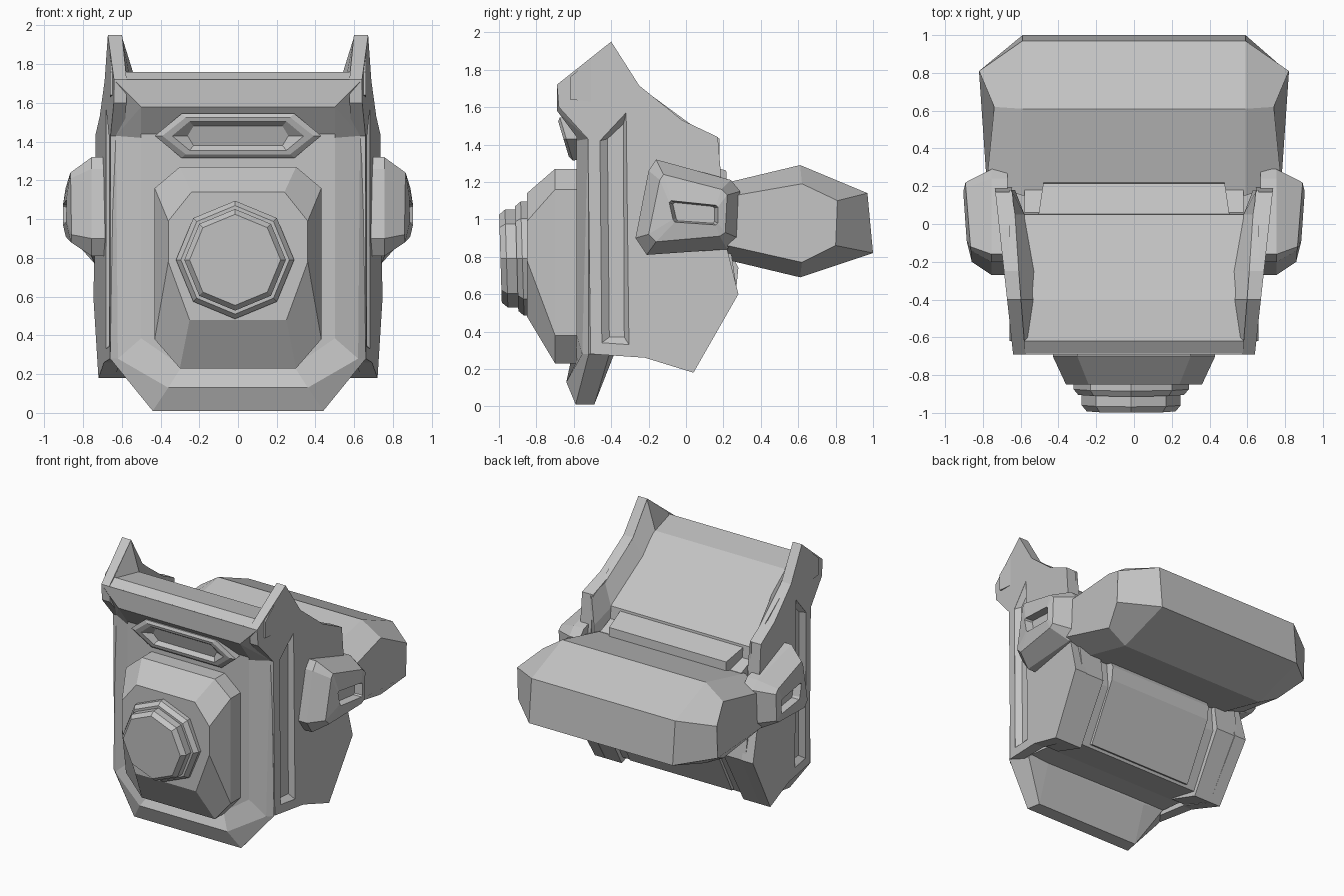
import bpy, bmesh, math

cube = bpy.data.objects.get("Cube")
if cube:
    bpy.data.objects.remove(cube, do_unlink=True)

grey = bpy.data.materials.new("plain_grey")
grey.use_nodes = True
COLOUR = (0.55, 0.55, 0.55, 1)
grey.diffuse_color = COLOUR
grey.node_tree.nodes["Principled BSDF"].inputs["Base Color"].default_value = COLOUR


def loft(name, rings, mirror=False):
    """Skin a row of equal-length rings and cap both ends."""
    bm = bmesh.new()
    rows = [[bm.verts.new(p) for p in ring] for ring in rings]
    n = len(rows[0])
    for a, b in zip(rows, rows[1:]):
        for i in range(n):
            j = (i + 1) % n
            bm.faces.new((a[i], a[j], b[j], b[i]))
    bm.faces.new(rows[0])
    bm.faces.new(rows[-1])
    bmesh.ops.recalc_face_normals(bm, faces=bm.faces)
    mesh = bpy.data.meshes.new(name)
    bm.to_mesh(mesh)
    bm.free()
    mesh.materials.append(grey)
    ob = bpy.data.objects.new(name, mesh)
    bpy.context.collection.objects.link(ob)
    if mirror:
        ob.modifiers.new("Mirror", 'MIRROR')
    return ob


def both(half):
    """Complete a ring from its +x half, listed top to bottom."""
    return half + [(-x, y, z) for x, y, z in reversed(half)]


def flat(half, y):
    return both([(x, y, z) for x, z in half])


def section(profile, x):
    """Place a (y, z) profile at x, where x is a number or a function of y."""
    return [(x(y) if callable(x) else x, y, z) for y, z in profile]


def shrink(profile, k):
    cy = sum(p[0] for p in profile) / len(profile)
    cz = sum(p[1] for p in profile) / len(profile)
    return [(cy + (y - cy) * k, cz + (z - cz) * k) for y, z in profile]


# Core body between the side plates
core = [(-.685, 1.72), (-.62, 1.76), (-.40, 1.73), (-.35, 1.69), (.05, 1.33),
        (.06, 1.24), (.18, 1.19), (.23, .6), (.03, .22), (-.22, .27),
        (-.42, .29), (-.5, .4), (-.5, 1.45), (-.67, 1.7)]
loft("core_body", [section(core, -.58), section(core, .58)])

# Front shell with brow, chamfered sides and chin lip
loft("front_shell", [both(r) for r in (
    [(.57, -.38, 1.70), (.57, -.38, 1.43), (.58, -.38, .29), (.42, -.40, .28)],
    [(.57, -.40, 1.71), (.57, -.40, 1.43), (.58, -.41, .28), (.42, -.49, .01)],
    [(.64, -.69, 1.72), (.64, -.52, 1.43), (.66, -.52, .28), (.44, -.59, .01)],
    [(.50, -.69, 1.58), (.63, -.525, 1.43), (.62, -.555, .28), (.36, -.64, .13)],
    [(.50, -.585, 1.44), (.50, -.585, 1.42), (.50, -.585, .385), (.29, -.585, .24)],
)])


# Side plates, flaring outward to the rear
def outer(y):
    return .64 + .11 * (y + .69)


plate = [(-.69, 1.72), (-.40, 1.95), (-.25, 1.715), (-.02, 1.53), (.17, 1.44),
         (.19, 1.2), (.22, .84), (.28, .6), (.04, .18), (-.22, .26),
         (-.51, .28), (-.525, 1.43), (-.68, 1.6)]
side_plate = loft("side_plates", [
    section(plate, lambda y: .575 + .08 * (y + .69)), section(plate, outer)])

# Long slot cut into each side plate
slot = [(-.46, 1.42), (-.32, 1.57), (-.305, .33), (-.45, .34)]
slot_floor = [(-.42, 1.43), (-.335, 1.51), (-.33, .37), (-.41, .37)]
cutter = loft("slot_cutter", [
    section(slot, lambda y: outer(y) + .02),
    section(slot, lambda y: outer(y) - .001),
    section(slot_floor, lambda y: outer(y) - .035)])
cutter.hide_render = True
cutter.hide_set(True)
cut = side_plate.modifiers.new("Slot", 'BOOLEAN')
cut.operation = 'DIFFERENCE'
cut.object = cutter
cut.solver = 'EXACT'
side_plate.modifiers.new("Mirror", 'MIRROR')

# Sloping walls inside the top channel: y, floor x, floor z, rim x, rim z
walls = [(-.62, .56, 1.74, .58, 1.76), (-.40, .53, 1.72, .60, 1.945),
         (-.25, .53, 1.60, .61, 1.71), (.05, .58, 1.32, .63, 1.49),
         (.18, .63, 1.22, .65, 1.43)]
loft("channel_walls", [
    [(.66, y, zf - .1), (xf, y, zf - .1), (xf, y, zf), (xt, y, zt), (.66, y, zt)]
    for y, xf, zf, xt, zt in walls], mirror=True)

# Rear rails and the back panel between them
rail = [(.0, 1.1), (.2, 1.1), (.275, .6), (.04, .18), (-.2, .26)]
loft("rear_rails", [section(rail, .5), section(rail, .68)], mirror=True)
panel = [(.1, 1.0), (.2, .9), (.28, .74), (.27, .64), (.06, .23), (-.05, .27)]
loft("back_panel", [section(panel, -.42), section(panel, .42)])

# Rear top ledge
ledge = [(.0, 1.33), (.06, 1.31), (.215, 1.26), (.22, 1.17), (.0, 1.17)]
loft("rear_ledge", [section(ledge, lambda y: -.48 + .15 * (.22 - y) * -1),
                    section(ledge, lambda y: .48 - .15 * (.22 - y) * -1)])

# Rear beam with tapered ends
beam = [(.15, 1.18), (.61, 1.29), (.97, 1.14), (1.0, .82), (.61, .69), (.15, .80)]
beam_end = [(.78, .22, 1.12), (.74, .62, 1.19), (.82, .81, 1.10),
            (.82, .80, .86), (.74, .62, .77), (.78, .22, .86)]
loft("rear_beam", [[(-x, y, z) for x, y, z in beam_end],
                   section(beam, -.59), section(beam, .59), beam_end])

# Side pods with a sunken slot
pod = [(-.16, 1.32), (.24, 1.21), (.29, 1.15), (.28, .90),
       (.22, .84), (-.21, .81), (-.27, .90), (-.20, 1.26)]
pod_face = [(-.12, 1.24), (.19, 1.16), (.22, 1.13), (.21, .93),
            (.18, .91), (-.16, .88), (-.20, .92), (-.14, 1.21)]
pod_slot = [(-.08, 1.10), (.16, 1.075), (.17, 1.065), (.17, .98),
            (.16, .97), (-.06, .985), (-.07, 1.0), (-.09, 1.09)]
loft("side_pods", [
    section(pod, .67), section(pod, .755),
    section(pod_face, lambda y: .875 + .08 * y),
    section(pod_slot, lambda y: .892 + .07 * y),
    section(shrink(pod_slot, .85), lambda y: .84 + .07 * y)], mirror=True)

# Front housing
base = [(.30, 1.27), (.43, 1.16), (.43, .38), (.30, .23)]
face = [(.24, 1.14), (.36, .99), (.36, .78), (.25, .48)]
loft("front_housing", [flat(base, -.55), flat(base, -.70), flat(face, -.85)])


# Stepped octagonal cap, tipped slightly
def octagon(r, y):
    ring = []
    for i in range(8):
        a = i * math.pi / 4
        dz = r * math.cos(a)
        ring.append((r * math.sin(a) - .015, y - .03 * dz, .79 + dz))
    return ring


loft("front_cap", [octagon(r, y) for r, y in (
    (.305, -.82), (.305, -.875), (.28, -.905), (.262, -.905),
    (.262, -.96), (.235, -.992))])


# Hexagonal brow vent on a tilted plane
def hexagon(w, top, h, push):
    pts = [(top, h), (w, 0), (top, -h), (-top, -h), (-w, 0), (-top, h)]
    return [(x, -.655 - .3 * z + push, 1.43 + z) for x, z in pts]


loft("brow_vent", [
    hexagon(.42, .29, .11, .09), hexagon(.43, .29, .115, .015),
    hexagon(.39, .27, .095, 0), hexagon(.34, .25, .075, 0),
    hexagon(.26, .23, .05, .033)])
